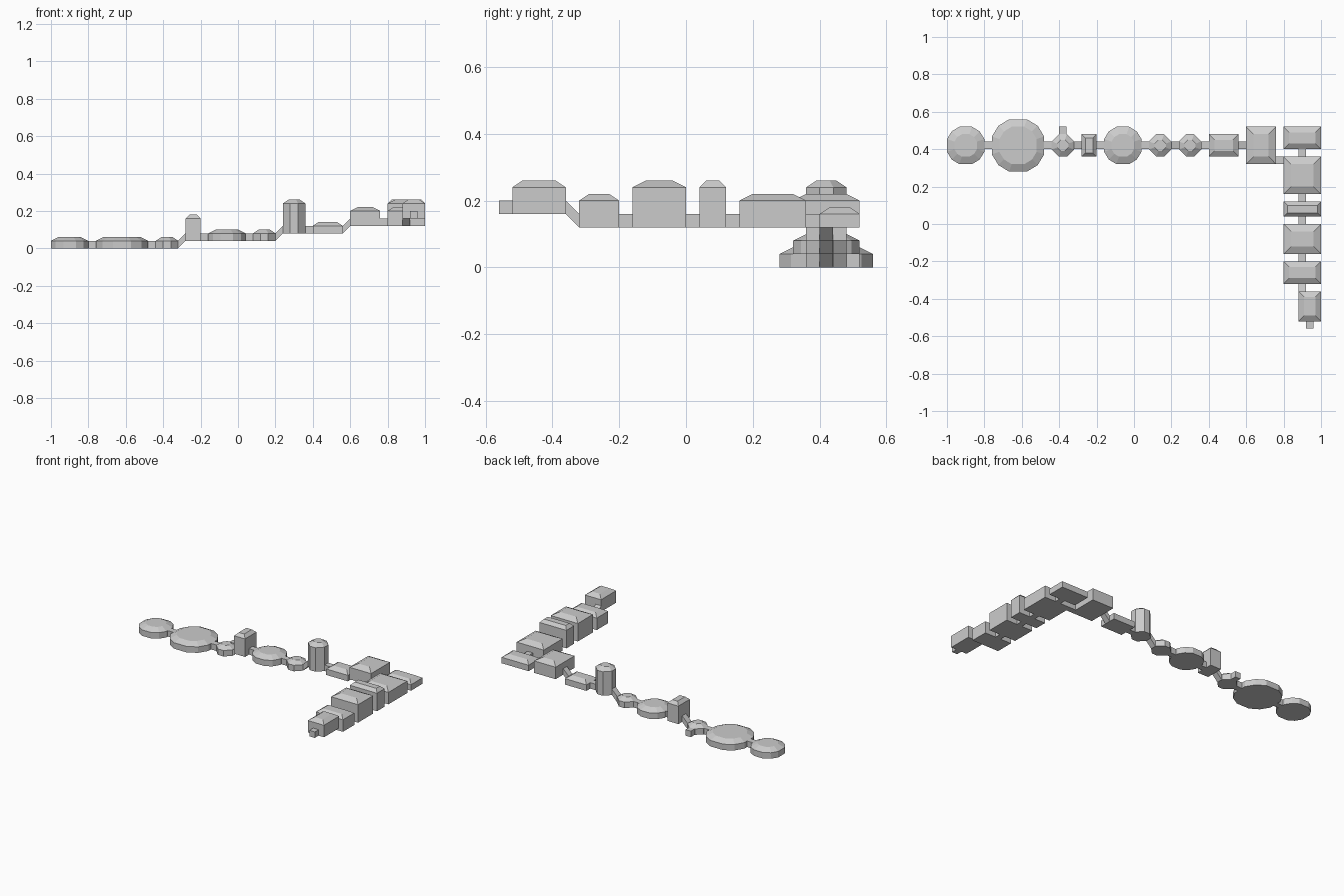
import bpy, bmesh
from mathutils import Vector

if "Cube" in bpy.data.objects:
    bpy.data.objects.remove(bpy.data.objects["Cube"])


def build(name, rings):
    """Closed solid skinned through matching rings of points."""
    bm = bmesh.new()
    loops = [[bm.verts.new(p) for p in r] for r in rings]
    n = len(loops[0])
    bm.faces.new(loops[0])
    bm.faces.new(loops[-1])
    for a, b in zip(loops, loops[1:]):
        for i in range(n):
            j = (i + 1) % n
            bm.faces.new((a[i], a[j], b[j], b[i]))
    bmesh.ops.recalc_face_normals(bm, faces=bm.faces)
    me = bpy.data.meshes.new(name)
    bm.to_mesh(me)
    bm.free()
    ob = bpy.data.objects.new(name, me)
    bpy.context.collection.objects.link(ob)
    return ob


# unit outlines: one quarter, turned four times
QUARTER = {
    "square": [(1, 1)],
    "octagon": [(1, 0.35), (0.35, 1)],
    "round": [(1, 0.34), (0.75, 0.75), (0.34, 1)],
}


def outline(kind):
    pts, q = [], QUARTER[kind]
    for _ in range(4):
        pts += q
        q = [(-y, x) for x, y in q]
    return pts


def room(name, kind, x0, x1, y0, y1, z0, z1):
    """Walls with a low hipped roof."""
    cx, cy, hx, hy = (x0 + x1) / 2, (y0 + y1) / 2, (x1 - x0) / 2, (y1 - y0) / 2
    inset = min(0.04, hx / 2, hy / 2)
    build(name, [[(cx + u * (hx - d), cy + v * (hy - d), z) for u, v in outline(kind)]
                 for z, d in ((z0, 0), (z1, 0), (z1 + 0.02, inset))])


def passage(name, start, end):
    """Square passage between two floor points, level or ramped."""
    a, b = Vector(start), Vector(end)
    d = b - a
    side = Vector((-d.y, d.x, 0)).normalized() * 0.02
    up = Vector((0, 0, 0.04))
    build(name, [[p - side, p + side, p + side + up, p - side + up] for p in (a, b)])


# rooms along the west-east wing
for r in [
    ("round_end_room", "round", -1, -0.8, 0.32, 0.52, 0, 0.04),
    ("large_round_room", "round", -0.76, -0.48, 0.28, 0.56, 0, 0.04),
    ("entry_octagon_room", "octagon", -0.44, -0.32, 0.36, 0.48, 0, 0.04),
    ("tall_narrow_room", "square", -0.28, -0.2, 0.36, 0.48, 0.04, 0.16),
    ("middle_round_room", "round", -0.16, 0.04, 0.32, 0.52, 0.04, 0.08),
    ("small_octagon_room", "octagon", 0.08, 0.2, 0.36, 0.48, 0.04, 0.08),
    ("octagon_tower", "octagon", 0.24, 0.36, 0.36, 0.48, 0.08, 0.24),
    ("low_room", "square", 0.4, 0.56, 0.36, 0.48, 0.08, 0.12),
    ("corner_room", "square", 0.6, 0.76, 0.32, 0.52, 0.12, 0.20),
    # rooms along the south wing
    ("north_low_room", "square", 0.8, 1, 0.4, 0.52, 0.12, 0.16),
    ("square_hall", "square", 0.8, 1, 0.16, 0.36, 0.12, 0.20),
    ("thin_hall", "square", 0.8, 1, 0.04, 0.12, 0.12, 0.24),
    ("high_hall", "square", 0.8, 1, -0.16, 0, 0.12, 0.24),
    ("south_hall", "square", 0.8, 1, -0.32, -0.2, 0.12, 0.20),
    ("south_end_room", "square", 0.88, 1, -0.52, -0.36, 0.16, 0.24),
]:
    room(*r)

# west-east passages and ramps: x start, floor at start, floor at end
for x, za, zb in [(-0.8, 0, 0), (-0.48, 0, 0), (-0.32, 0, 0.04), (-0.2, 0.04, 0.04),
                  (0.04, 0.04, 0.04), (0.2, 0.04, 0.08), (0.36, 0.08, 0.08),
                  (0.56, 0.08, 0.12)]:
    passage("ramp" if za != zb else "passage", (x, 0.42, za), (x + 0.04, 0.42, zb))

# corner link
passage("corner_passage", (0.76, 0.34, 0.12), (0.8, 0.34, 0.12))

# north-south passages and ramp
for y, za, zb in [(0.4, 0.12, 0.12), (0.16, 0.12, 0.12), (0.04, 0.12, 0.12),
                  (-0.16, 0.12, 0.12), (-0.32, 0.12, 0.16)]:
    passage("south_ramp" if za != zb else "south_passage", (0.9, y, za), (0.9, y - 0.04, zb))

# entrances
passage("north_entrance", (-0.38, 0.48, 0), (-0.38, 0.52, 0))
passage("south_entrance", (0.94, -0.52, 0.16), (0.94, -0.56, 0.16))
